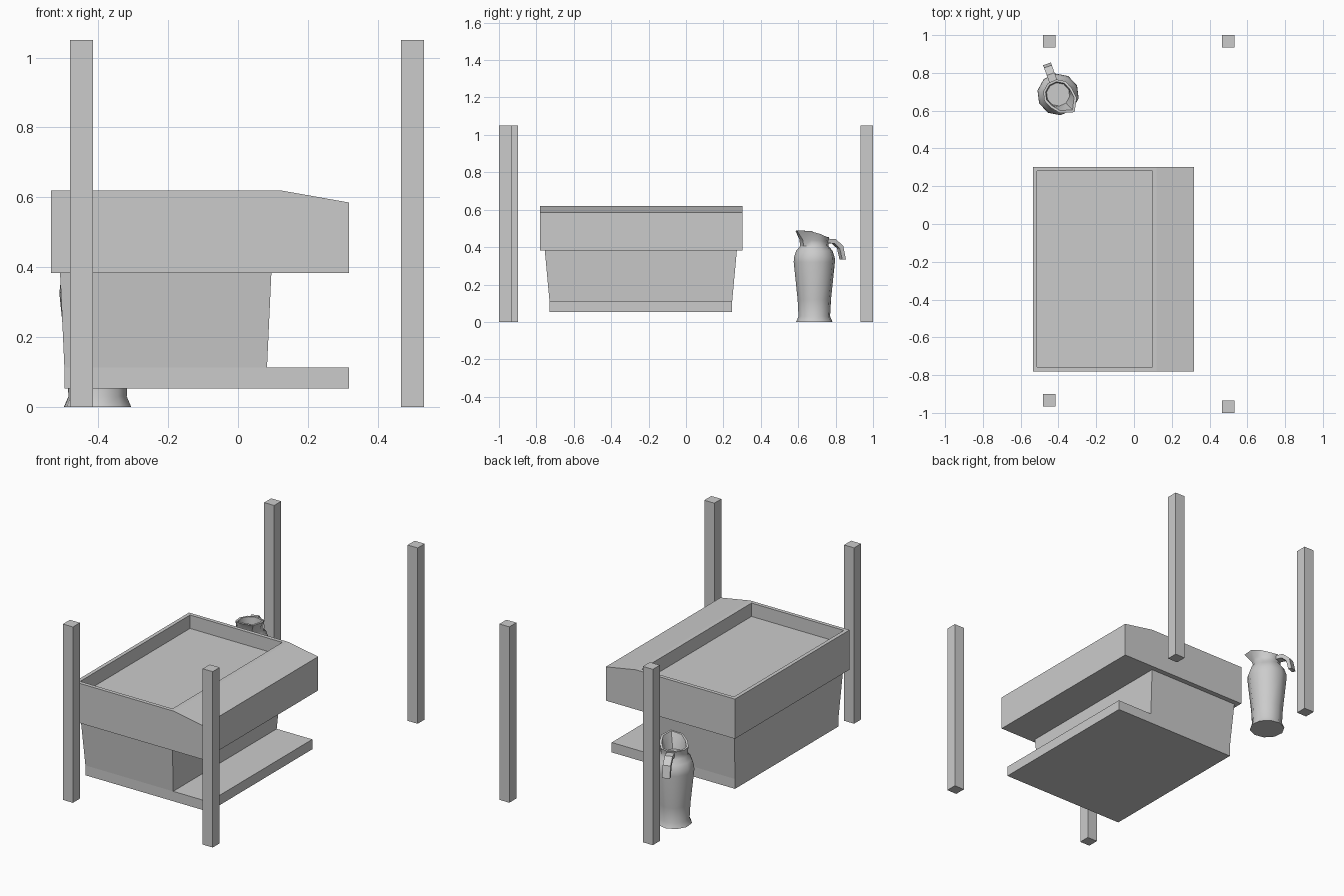
import bpy, bmesh
from math import sin, cos, radians, pi
from mathutils import Vector

if "Cube" in bpy.data.objects:
    bpy.data.objects.remove(bpy.data.objects["Cube"])


def finish(bm, name, smooth=False):
    bmesh.ops.recalc_face_normals(bm, faces=bm.faces)
    me = bpy.data.meshes.new(name)
    bm.to_mesh(me)
    bm.free()
    ob = bpy.data.objects.new(name, me)
    bpy.context.collection.objects.link(ob)
    if smooth:
        bpy.context.view_layer.objects.active = ob
        ob.select_set(True)
        bpy.ops.object.shade_smooth_by_angle(angle=radians(40))
        ob.select_set(False)
    return ob


def prism(profile, y0, y1):
    """Extrude an x-z profile along y; returns the mesh and its last side face."""
    bm = bmesh.new()
    a = [bm.verts.new((x, y0, z)) for x, z in profile]
    b = [bm.verts.new((x, y1, z)) for x, z in profile]
    bm.faces.new(a)
    bm.faces.new(b[::-1])
    n = len(profile)
    for i in range(n):
        j = (i + 1) % n
        face = bm.faces.new((a[i], b[i], b[j], a[j]))
        if i == n - 2:
            top = face
    bm.normal_update()
    return bm, top


def extrude_face(bm, face, dz):
    face = bmesh.ops.extrude_discrete_faces(bm, faces=[face])['faces'][0]
    bmesh.ops.translate(bm, verts=face.verts, vec=(0, 0, dz))
    return face


# Counter top with sloped edge and sunken tray
bm, top = prism([(-.535, .383), (.318, .383), (.318, .585), (.12, .62), (-.535, .62)], -.78, .302)
bmesh.ops.recalc_face_normals(bm, faces=bm.faces)
bmesh.ops.inset_individual(bm, faces=[top], thickness=.032)
extrude_face(bm, top, -.08)
finish(bm, "counter_top")

# Base: foot slab with a flaring cabinet rising from it
bm, top = prism([(-.497, .053), (.318, .053), (.318, .112), (.083, .112), (-.497, .112)], -.73, .247)
face = extrude_face(bm, top, .271)
c = face.calc_center_median()
for v in face.verts:
    v.co.x += .0125 if v.co.x > c.x else -.0125
    v.co.y += .025 if v.co.y > c.y else -.025
finish(bm, "cabinet_base")

# Four corner posts
for name, x, y in (("post_front_left", -.448, -.932), ("post_front_right", .5, -.967),
                   ("post_back_left", -.448, .967), ("post_back_right", .5, .967)):
    bm = bmesh.new()
    bmesh.ops.create_cube(bm, size=1)
    bmesh.ops.scale(bm, vec=(.066, .066, 1.05), verts=bm.verts)
    bmesh.ops.translate(bm, vec=(x, y, .525), verts=bm.verts)
    finish(bm, name)

# Jug: rings of (radius, height, spout pull, spout lift)
CENTRE = Vector((-.402, .686, 0))
SIDES, SPOUT = 10, radians(-47)
rings = [(.098, 0, 0, 0), (.085, .03, 0, 0), (.09, .12, 0, 0), (.111, .32, 0, 0), (.11, .345, 0, 0),
         (.098, .38, 0, 0), (.077, .405, 0, 0), (.075, .43, .01, .01), (.08, .453, .048, .037),
         (.067, .453, .045, .037), (.064, .425, .01, .01), (.062, .405, 0, 0)]
bm = bmesh.new()
loops = []
for r, z, pull, lift in rings:
    loop = []
    for i in range(SIDES):
        a = 2 * pi * i / SIDES
        k = max(0, cos(a))
        rr = r + pull * k ** 4
        loop.append(bm.verts.new(CENTRE + Vector((rr * cos(SPOUT + a), rr * sin(SPOUT + a),
                                                  z + lift * k ** .7))))
    loops.append(loop)
for lo, hi in zip(loops, loops[1:]):
    for i in range(SIDES):
        j = (i + 1) % SIDES
        bm.faces.new((lo[i], lo[j], hi[j], hi[i]))
bm.faces.new(loops[0][::-1])
bm.faces.new(loops[-1])
finish(bm, "jug_body", True)

# Jug handle: flat strap swept along a bent path
path = [(.07, .445, .022), (.115, .443, .022), (.157, .405, .022), (.172, .335, .022)]
offset = [(0, -.024), (-.008, -.023), (-.02, -.012), (-.021, 0)]
out = Vector((cos(radians(110)), sin(radians(110)), 0))
side = Vector((-out.y, out.x, 0))
bm = bmesh.new()
loops = []
for (d, z, w), (dd, dz) in zip(path, offset):
    loops.append([bm.verts.new(CENTRE + out * p + side * s + Vector((0, 0, q)))
                  for p, q, s in ((d, z, w), (d, z, -w), (d + dd, z + dz, -w), (d + dd, z + dz, w))])
for lo, hi in zip(loops, loops[1:]):
    for i in range(4):
        j = (i + 1) % 4
        bm.faces.new((lo[i], lo[j], hi[j], hi[i]))
bm.faces.new(loops[0])
bm.faces.new(loops[-1])
finish(bm, "jug_handle")
